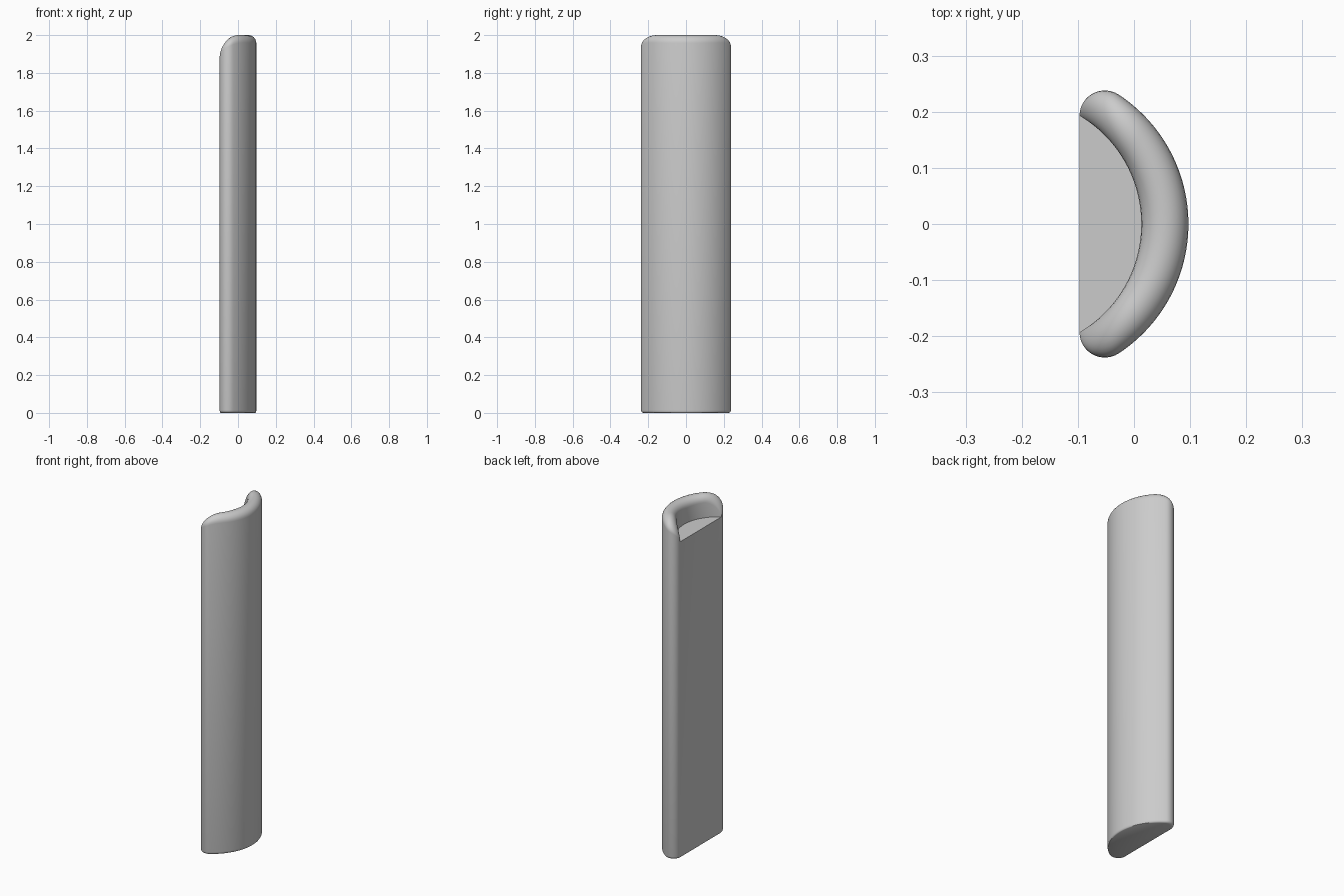
import bpy, bmesh
from math import sin, cos, pi, atan2, asin, sqrt, radians

cube = bpy.data.objects.get("Cube")
if cube:
    bpy.data.objects.remove(cube)

grey = bpy.data.materials.new("plain grey")
grey.use_nodes = True
colour = (0.6, 0.6, 0.6, 1)
grey.diffuse_color = colour
grey.node_tree.nodes["Principled BSDF"].inputs["Base Color"].default_value = colour

BACK, FRONT, TOP, FLOOR = -0.097, 0.097, 2.0, 1.87
FILLET, FILLET_Y = 0.045, 0.193
FX = BACK + FILLET

# Big outer arc that is tangent to the two corner fillets
u = (FX**2 + FILLET_Y**2 - (FRONT - FILLET)**2) / (2 * (FRONT - FILLET - FX))
R = FRONT + u
tangent = atan2(FILLET_Y, FX + u)
fillet_len = FILLET * (pi - tangent)
half_len = fillet_len + R * tangent

# Inner arc of the recess, ending where the fillets meet the flat side
sag = 0.013 - BACK
r_in = (FILLET_Y**2 + sag**2) / (2 * sag)
in_angle = asin(FILLET_Y / r_in)


def outer(s):
    """Outline point; s runs from 0 at the flat side to 1 at the crown."""
    d = s * half_len
    if d < fillet_len:
        a = pi - d / FILLET
        return FX + FILLET * cos(a), FILLET_Y + FILLET * sin(a)
    a = tangent - (d - fillet_len) / R
    return -u + R * cos(a), R * sin(a)


def inner(s):
    a = in_angle * (1 - s)
    return 0.013 - r_in + r_in * cos(a), r_in * sin(a)


def column(s, side):
    """Points up the outside, over the rounded rim and down to the floor."""
    (ox, oy), (ix, iy) = outer(s), inner(s)
    pts = []
    for k in range(4):                       # soft bottom edge
        a = k / 3 * pi / 2
        f = 1 - 0.06 * (1 - sin(a))
        pts.append((ox * f, oy * f, 0.014 * (1 - cos(a))))
    mx, my = (ox + ix) / 2, (oy + iy) / 2
    w = sqrt((ox - ix)**2 + (oy - iy)**2) / 2
    v = min(1, max(0, (mx - BACK) / 0.1))
    crest = FLOOR + (TOP - FLOOR) * sqrt(1 - (1 - v)**2)
    base = max(FLOOR, crest - w)
    for k in range(13):                      # rounded rim
        a = k / 12 * pi
        c = cos(a)
        pts.append((mx + (ox - mx) * c, my + (oy - my) * c,
                    base + (crest - base) * sin(a)))
    pts.append((ix, iy, FLOOR))
    return [(x, y * side, z) for x, y, z in pts]


N = 44
steps = [(i / N)**1.4 for i in range(N + 1)]
stations = [(s, 1) for s in steps] + [(s, -1) for s in reversed(steps[:-1])]

bm = bmesh.new()
cols = [[bm.verts.new(p) for p in column(s, side)] for s, side in stations]
for a, b in zip(cols, cols[1:]):
    for k in range(len(a) - 1):
        bm.faces.new((a[k], b[k], b[k + 1], a[k + 1]))
# Recess floor, underside and flat side
bm.faces.new([c[-1] for c in cols])
bm.faces.new([c[0] for c in cols])
first, last = cols[0], cols[-1]
for k in range(3):
    bm.faces.new((first[k], first[k + 1], last[k + 1], last[k]))
bm.faces.new((first[3], first[-1], last[-1], last[3]))
bmesh.ops.remove_doubles(bm, verts=bm.verts, dist=0.00005)
bmesh.ops.recalc_face_normals(bm, faces=bm.faces)

mesh = bpy.data.meshes.new("half_round_body")
bm.to_mesh(mesh)
bm.free()
mesh.materials.append(grey)
body = bpy.data.objects.new("half_round_body", mesh)
bpy.context.collection.objects.link(body)
bpy.context.view_layer.objects.active = body
body.select_set(True)
bpy.ops.object.shade_smooth_by_angle(angle=radians(35))
